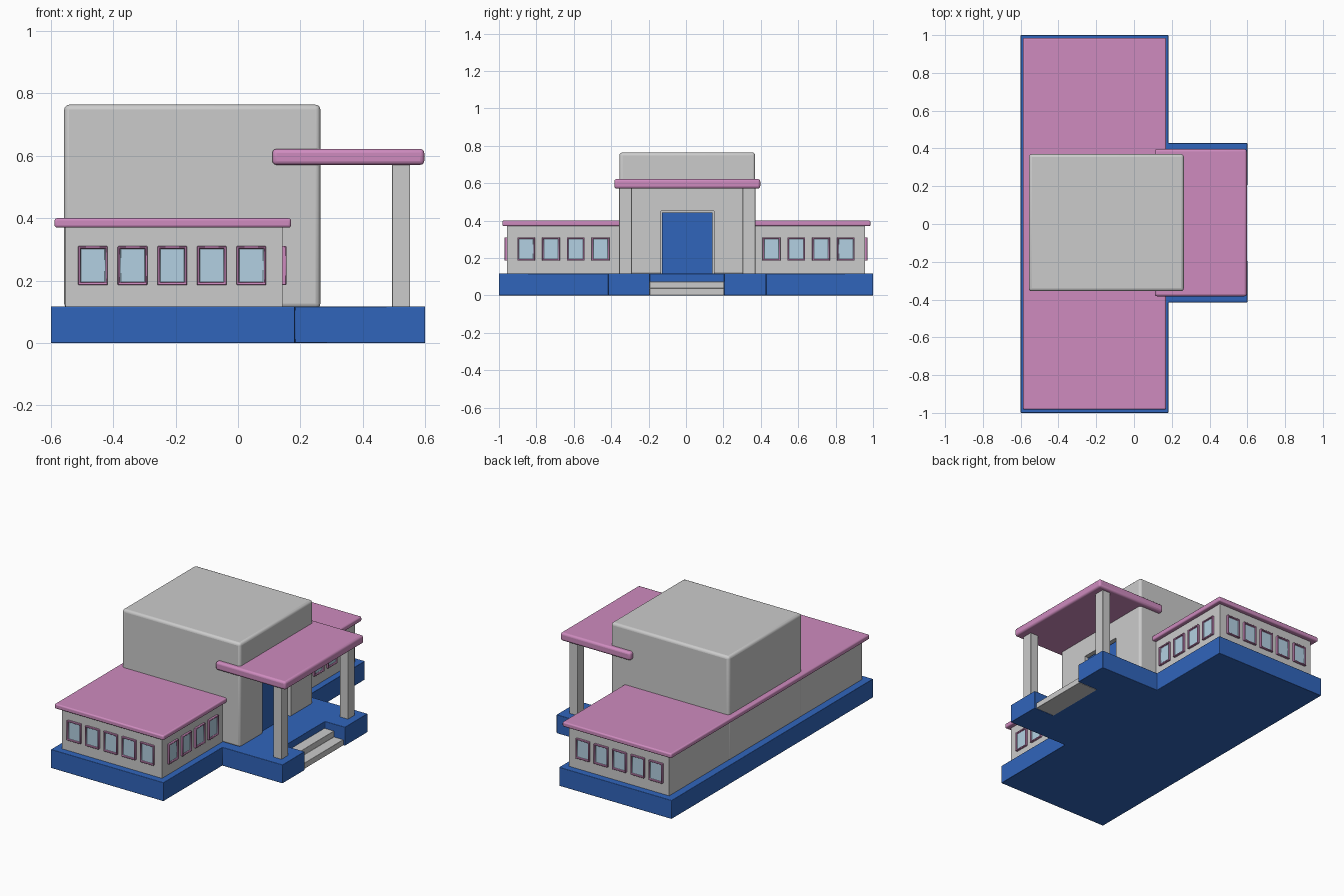
import bpy, bmesh
from math import pi
from mathutils import Matrix, Vector

if "Cube" in bpy.data.objects:
    bpy.data.objects.remove(bpy.data.objects["Cube"])


def material(name, color):
    m = bpy.data.materials.new(name)
    m.diffuse_color = (*color, 1)
    m.use_nodes = True
    m.node_tree.nodes["Principled BSDF"].inputs["Base Color"].default_value = m.diffuse_color
    return m


BLUE = material("blue", (0.03, 0.13, 0.5))
PINK = material("pink", (0.62, 0.26, 0.52))
GLASS = material("glass", (0.45, 0.63, 0.76))


def finish(name, bm, mats=(), bevel=0.0, segments=3):
    bmesh.ops.recalc_face_normals(bm, faces=bm.faces)
    me = bpy.data.meshes.new(name)
    bm.to_mesh(me)
    bm.free()
    ob = bpy.data.objects.new(name, me)
    bpy.context.collection.objects.link(ob)
    for m in mats:
        me.materials.append(m)
    if bevel:
        b = ob.modifiers.new("bevel", 'BEVEL')
        b.width, b.segments, b.limit_method = bevel, segments, 'ANGLE'
        bpy.ops.object.select_all(action='DESELECT')
        ob.select_set(True)
        bpy.context.view_layer.objects.active = ob
        bpy.ops.object.shade_smooth_by_angle()
    return ob


def prism(name, outline, z0, z1, mats=(), bevel=0.0, axis='Z'):
    """Extrude an outline along z, or an (x, z) outline along y."""
    bm = bmesh.new()
    put = (lambda a, b: (a, b, z0)) if axis == 'Z' else (lambda a, b: (a, z0, b))
    face = bm.faces.new([bm.verts.new(put(a, b)) for a, b in outline])
    new = bmesh.ops.extrude_face_region(bm, geom=[face])["geom"]
    shift = Vector((0, 0, z1 - z0)) if axis == 'Z' else Vector((0, z1 - z0, 0))
    bmesh.ops.translate(bm, vec=shift, verts=[v for v in new if isinstance(v, bmesh.types.BMVert)])
    return finish(name, bm, mats, bevel)


def box(name, x0, x1, y0, y1, z0, z1, mats=(), bevel=0.0):
    return prism(name, [(x0, y0), (x1, y0), (x1, y1), (x0, y1)], z0, z1, mats, bevel)


def window(name, loc, angle):
    """Pink frame with a recessed pane, facing -y before rotation."""
    bm = bmesh.new()
    size = Matrix.Diagonal((0.095, 0.026, 0.125, 1))
    bmesh.ops.create_cube(bm, size=1, matrix=size)
    bm.normal_update()
    pane = next(f for f in bm.faces if f.normal.y < -0.9)
    bmesh.ops.inset_region(bm, faces=[pane], thickness=0.011)
    new = bmesh.ops.extrude_face_region(bm, geom=[pane])["geom"]
    bmesh.ops.delete(bm, geom=[pane], context='FACES')
    bmesh.ops.translate(bm, vec=(0, 0.009, 0), verts=[v for v in new if isinstance(v, bmesh.types.BMVert)])
    for f in new:
        if isinstance(f, bmesh.types.BMFace):
            f.material_index = 1
    ob = finish(name, bm, (PINK, GLASS), 0.002, 1)
    ob.location = loc
    ob.rotation_euler.z = angle


# Foundation with porch and stair notch
C = 0.007
prism("foundation", [(-0.6, -1), (0.182, -1), (0.182, -0.415), (0.6, -0.415), (0.6, -0.195),
                     (0.46, -0.195), (0.46, 0.205), (0.6, 0.205), (0.6, 0.428),
                     (0.182, 0.428), (0.182, 1), (-0.6, 1)], 0, 0.117, (BLUE,), 0.003)

# Entrance steps
prism("steps", [(0.455, 0), (0.59, 0), (0.59, 0.037), (0.525, 0.037), (0.525, 0.074), (0.455, 0.074)],
      -0.194, 0.204, bevel=0.003, axis='Y')

# Low wings and their roof
box("wing_walls", -0.553, 0.142, -0.957, 0.957, 0.11, 0.375)
box("wing_roof", -0.588, 0.17, -0.982, 0.986, 0.37, 0.4, (PINK,), 0.008)

# Tall central hall with door recess
hall = box("central_hall", -0.557, 0.264, C - 0.363, C + 0.363, 0.11, 0.764, bevel=0.016)
cutter = box("door_cutter", 0.23, 0.3, C - 0.142, C + 0.142, 0.1, 0.45)
cutter.hide_render = True
cutter.hide_viewport = True
cut = hall.modifiers.new("door_recess", 'BOOLEAN')
cut.operation, cut.object, cut.solver = 'DIFFERENCE', cutter, 'EXACT'
box("door", 0.22, 0.245, C - 0.136, C + 0.136, 0.11, 0.442, (BLUE,))

# Porch roof and columns
box("porch_roof", 0.11, 0.597, C - 0.39, C + 0.39, 0.571, 0.622, (PINK,), 0.013)
for s, side in ((-1, "front"), (1, "back")):
    y = C + s * 0.33
    box(f"{side}_column", 0.494, 0.552, y - 0.034, y + 0.034, 0.11, 0.58, bevel=0.003)

# Windows on the wing ends and the entrance side
Z = 0.248
for s, side in ((-1, "front"), (1, "back")):
    for i in range(5):
        window(f"{side}_end_window_{i + 1}", (-0.465 + i * 0.127, s * 0.957, Z), 0 if s < 0 else pi)
    for i in range(4):
        window(f"{side}_side_window_{i + 1}", (0.142, s * (0.457 + i * 0.1325), Z), pi / 2)
